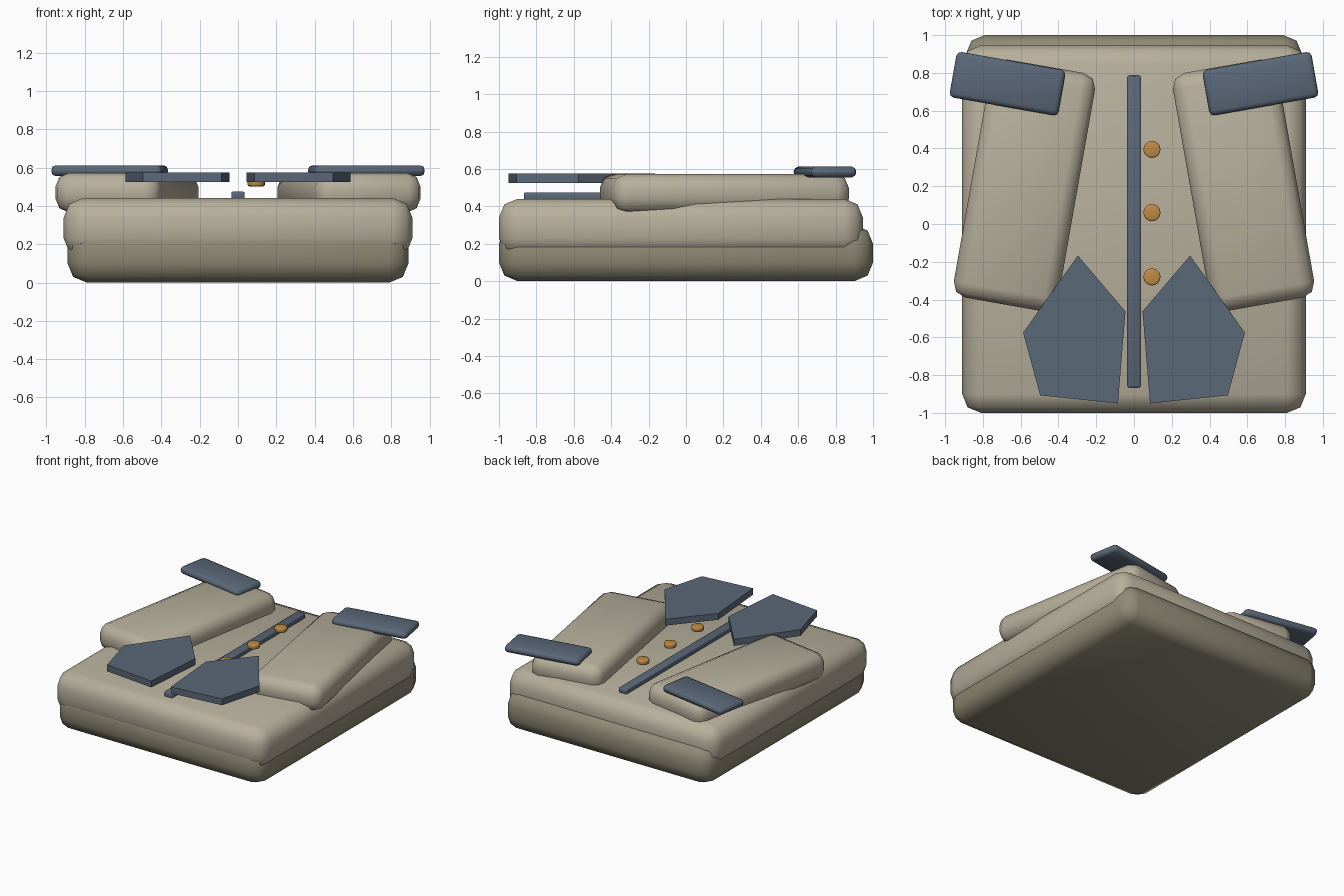
import bpy, bmesh, math

if "Cube" in bpy.data.objects:
    bpy.data.objects.remove(bpy.data.objects["Cube"])


def material(name, rgb):
    # sRGB 0-255 to linear diffuse colour
    lin = [((c / 255 + 0.055) / 1.055) ** 2.4 for c in rgb]
    m = bpy.data.materials.new(name)
    m.diffuse_color = (*lin, 1)
    m.use_nodes = True
    m.node_tree.nodes["Principled BSDF"].inputs["Base Color"].default_value = m.diffuse_color
    return m


BEIGE = material("beige cloth", (184, 176, 157))
OLIVE = material("olive cloth", (143, 139, 118))
SLATE = material("slate blue trim", (91, 104, 121))
BRASS = material("amber button", (190, 138, 68))


def finish(name, bm, mat, bevel=0, segments=2):
    bmesh.ops.recalc_face_normals(bm, faces=bm.faces)
    me = bpy.data.meshes.new(name)
    bm.to_mesh(me)
    bm.free()
    me.materials.append(mat)
    ob = bpy.data.objects.new(name, me)
    bpy.context.collection.objects.link(ob)
    if bevel:
        b = ob.modifiers.new("soft edges", 'BEVEL')
        b.width, b.segments = bevel, segments
        b.limit_method, b.angle_limit = 'ANGLE', math.radians(40)
        bpy.ops.object.select_all(action='DESELECT')
        ob.select_set(True)
        bpy.context.view_layer.objects.active = ob
        bpy.ops.object.modifier_apply(modifier=b.name)
        bpy.ops.object.shade_smooth_by_angle(angle=math.radians(50))
    return ob


def box(name, centre, size, z0, z1, mat, bevel, turn=0):
    bm = bmesh.new()
    bmesh.ops.create_cube(bm, size=1)
    bmesh.ops.scale(bm, vec=(size[0], size[1], z1 - z0), verts=bm.verts)
    ob = finish(name, bm, mat, bevel)
    ob.location = (centre[0], centre[1], (z0 + z1) / 2)
    ob.rotation_euler.z = math.radians(turn)
    return ob


# Folded body: lower and upper layers
box("lower_fold", (0, 0), (1.78, 2.0), 0, 0.30, OLIVE, 0.1)
box("upper_fold", (0, -0.027), (1.82, 1.946), 0.13, 0.44, BEIGE, 0.1)

# Front placket strip
box("placket", (0, -0.04), (0.07, 1.65), 0.43, 0.475, SLATE, 0.008)

COLLAR = [(0.297, -0.167), (0.045, -0.463), (0.085, -0.95), (0.497, -0.907), (0.587, -0.575)]

for side, s in (("left", -1), ("right", 1)):
    # Folded sleeve and its cuff
    box(side + "_sleeve", (s * 0.58, 0.205), (0.56, 1.28), 0.365, 0.573, BEIGE, 0.075, s * 10)
    box(side + "_cuff", (s * 0.67, 0.743), (0.585, 0.245), 0.555, 0.612, SLATE, 0.025, s * 10)
    # Flat pointed collar flap
    bm = bmesh.new()
    face = bm.faces.new([bm.verts.new((s * x, y, 0.525)) for x, y in COLLAR])
    top = bmesh.ops.extrude_face_region(bm, geom=[face])["geom"]
    bmesh.ops.translate(bm, vec=(0, 0, 0.05), verts=[v for v in top if isinstance(v, bmesh.types.BMVert)])
    finish(side + "_collar", bm, SLATE)

# Buttons
for i, y in enumerate((0.395, 0.06, -0.28)):
    bm = bmesh.new()
    bmesh.ops.create_cone(bm, cap_ends=True, segments=20, radius1=0.045, radius2=0.045, depth=0.035)
    ob = finish("button_%d" % (i + 1), bm, BRASS, 0.008)
    ob.location = (0.095, y, 0.52)
